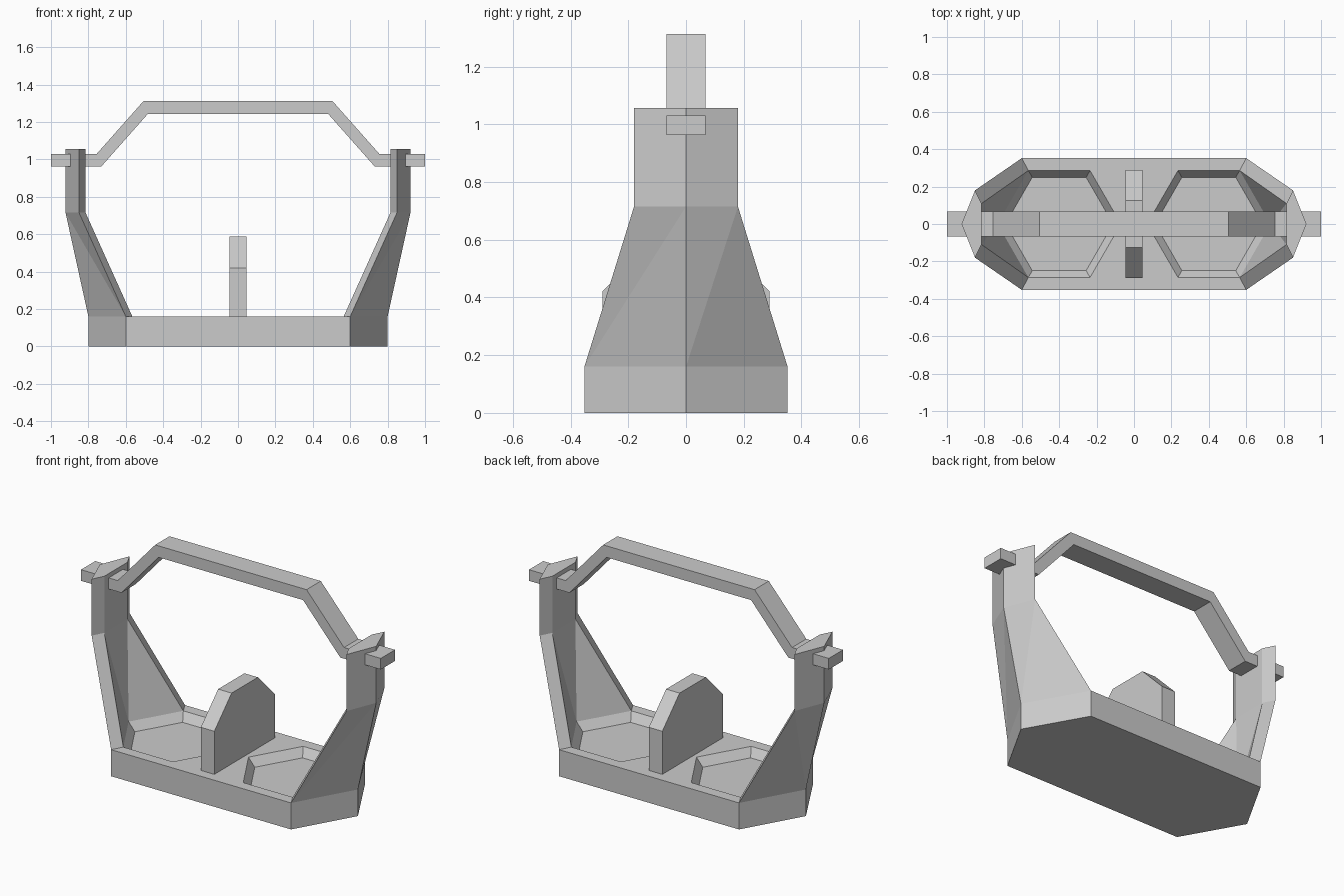
import bpy, bmesh, math

if "Cube" in bpy.data.objects:
    bpy.data.objects.remove(bpy.data.objects["Cube"])


def finish(name, bm):
    bmesh.ops.remove_doubles(bm, verts=bm.verts, dist=1e-4)
    bmesh.ops.recalc_face_normals(bm, faces=bm.faces)
    mesh = bpy.data.meshes.new(name)
    bm.to_mesh(mesh)
    bm.free()
    obj = bpy.data.objects.new(name, mesh)
    bpy.context.collection.objects.link(obj)
    return obj


def face(bm, pts):
    return bm.faces.new([bm.verts.new(p) for p in pts])


def at(loop, z):
    return [(x, y, z) for x, y in loop]


def strip(bm, low, high, tris=False):
    # wall between two point rows of equal length
    for a, b, c, d in zip(low, low[1:], high[1:], high):
        if tris:
            face(bm, (a, b, c))
            face(bm, (a, c, d))
        else:
            face(bm, (a, b, c, d))


def prism(name, pts, offset):
    bm = bmesh.new()
    f = face(bm, pts)
    new = bmesh.ops.extrude_face_region(bm, geom=[f])["geom"]
    verts = [g for g in new if isinstance(g, bmesh.types.BMVert)]
    bmesh.ops.translate(bm, verts=verts, vec=offset)
    return finish(name, bm)


def hexagon(r):
    return [(0.4 + r * math.cos(math.radians(a)), r * math.sin(math.radians(a)))
            for a in range(-60, 300, 60)]


# Body: right half of the tray with pocket and upright, then mirrored
TOP, FLOOR, BEND, PEAK = 0.16, 0.11, 0.715, 1.056
rim = [(0.6, -0.352), (0.8, 0), (0.6, 0.352)]
half = [(0, -0.352)] + rim + [(0, 0.352)]
pocket, floor = hexagon(0.33), hexagon(0.288)
post_out = [(0.85, -0.18), (0.922, 0), (0.85, 0.18)]
post_in = [(0.815, -0.11), (0.815, 0.11)]

bm = bmesh.new()
# tray underside, sides and top surface around the pocket
face(bm, at(half, 0))
strip(bm, at(half, 0), at(half, TOP))
around = [half[0], rim[0], pocket[0], pocket[5], pocket[4], pocket[3],
          pocket[2], rim[2], half[4]]
face(bm, at(around, TOP))
# pocket walls and floor
strip(bm, at(floor + floor[:1], FLOOR), at(pocket + pocket[:1], TOP))
face(bm, at(floor, FLOOR))
# upright: outer skin, inner skin, edges and cap
strip(bm, at(rim, TOP), at(post_out, BEND), tris=True)
strip(bm, at(post_out, BEND), at(post_out, PEAK))
i0, i1, i2 = at(pocket[:3], TOP)
p0, p1 = at(post_in, BEND)
for tri in ((i0, i1, p0), (i1, p1, p0), (i1, i2, p1)):
    face(bm, tri)
strip(bm, [p0, p1], at(post_in, PEAK))
for k, (inner, pin) in ((0, (pocket[0], post_in[0])), (2, (pocket[2], post_in[1]))):
    strip(bm, at([rim[k], inner], TOP), at([post_out[k], pin], BEND))
    strip(bm, at([post_out[k], pin], BEND), at([post_out[k], pin], PEAK))
face(bm, at(post_out + post_in[::-1], PEAK))
body = finish("tray_with_uprights", bm)
mirror = body.modifiers.new("mirror", "MIRROR")
mirror.use_clip = True

# Handle bar
side = [(1.0, 1.03), (0.755, 1.03), (0.505, 1.312)]
under = [(0.482, 1.243), (0.73, 0.963), (1.0, 0.963)]
right = side[::-1]
outline = ([(-x, z) for x, z in side] + right + under[::-1]
           + [(-x, z) for x, z in under])
prism("handle_bar", [(x, -0.068, z) for x, z in outline], (0, 0.136, 0))

# Centre divider
tab = [(-0.29, 0.155), (-0.29, 0.42), (-0.125, 0.587),
       (0.125, 0.587), (0.29, 0.42), (0.29, 0.155)]
prism("centre_divider", [(-0.045, y, z) for y, z in tab], (0.09, 0, 0))
